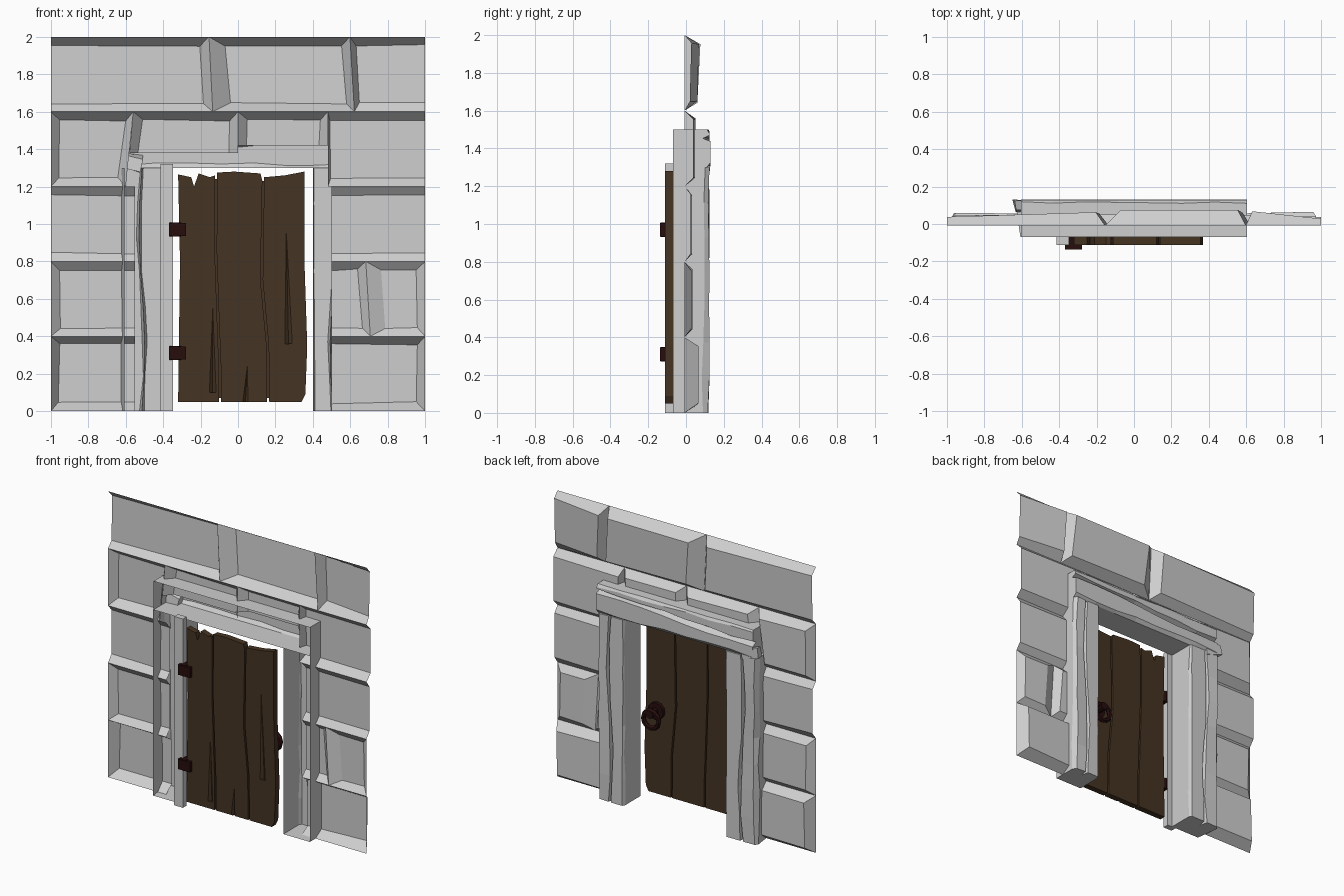
import bpy, bmesh, math, random
from mathutils import Vector, Matrix

random.seed(4)
cube = bpy.data.objects.get("Cube")
if cube:
    bpy.data.objects.remove(cube, do_unlink=True)


def material(name, r, g, b):
    m = bpy.data.materials.new(name)
    m.use_nodes = True
    m.diffuse_color = (r, g, b, 1)
    m.node_tree.nodes["Principled BSDF"].inputs["Base Color"].default_value = (r, g, b, 1)
    return m


STONE = material("pale stone", 0.62, 0.62, 0.62)
WOOD = material("dark brown wood", 0.06, 0.034, 0.016)
IRON = material("dark red iron", 0.02, 0.004, 0.004)


def finish(name, bm, mat):
    mesh = bpy.data.meshes.new(name)
    bm.to_mesh(mesh)
    bm.free()
    mesh.materials.append(mat)
    ob = bpy.data.objects.new(name, mesh)
    bpy.context.scene.collection.objects.link(ob)
    return ob


def jit(a):
    return random.uniform(-a, a)


# Wall: an open-fronted shell of bevelled stones, joints near y = 0
JOINT = -0.008
wall = bmesh.new()


def stone(x0, x1, z0, z1, depths, sides, lean0=0, lean1=0, left=.045, swell=0):
    """Depths are at the two ends; sides names the bevelled edges: l, r, b, t."""
    e = {s: (0.045 if s in sides else 0) for s in "rbt"}
    e["l"] = left if "l" in sides else 0
    outer = [(x0 - lean0, z0), (x1 - lean1, z0), (x1 + lean1, z1), (x0 + lean0, z1)]
    shift = [(e["l"], e["b"]), (-e["r"], e["b"]), (-e["r"], -e["t"]), (e["l"], -e["t"])]
    d0, d1 = depths
    lo = [wall.verts.new((x, JOINT, z)) for x, z in outer]
    hi = [wall.verts.new((x + dx + (jit(.006) if dx else 0), d + (swell if dz < 0 else 0),
                          z + dz + (jit(.006) if dz else 0)))
          for (x, z), (dx, dz), d in zip(outer, shift, (d0, d1, d1, d0))]
    wall.faces.new(hi[::-1])
    for i, s in enumerate("brtl"):
        if s in sides:
            j = (i + 1) % 4
            wall.faces.new((lo[j], lo[i], hi[i], hi[j]))


# top course
stone(-1, -.145, 1.6, 2, (.03, .055), "rbt", 0, -.01, swell=.008)
stone(-.145, .61, 1.6, 2, (.06, .06), "lrbt", -.01, -.012, .09, .016)
stone(.61, 1, 1.6, 2, (.06, .02), "lbt", -.012, 0, .03, .008)
# course beside and above the lintel
stone(-1, -.58, 1.2, 1.6, (.045, .05), "lrbt", 0, .02)
stone(-.57, 0, 1.38, 1.6, (.05, .05), "lrt", .01)
stone(0, .48, 1.42, 1.6, (.045, .045), "lrt")
stone(.48, 1, 1.2, 1.6, (.05, .038), "lbt", 0, 0, .015)
# courses beside the posts
stone(-1, -.55, .8, 1.2, (.03, .035), "bt")
stone(.5, 1, .8, 1.2, (.035, .025), "bt")
stone(-1, -.55, .4, .8, (.035, .035), "lbt")
stone(.5, .695, .4, .8, (.035, .035), "rbt", 0, -.012)
stone(.695, 1, .4, .8, (.03, .028), "lrbt", -.012, 0, .085)
stone(-1, -.55, 0, .4, (.06, .055), "lbt")
stone(.5, 1, 0, .4, (.055, .065), "rbt")
finish("stone_wall", wall, STONE)


def loft(name, rings, mat):
    """Skin open profiles and cap both ends."""
    bm = bmesh.new()
    rows = [[bm.verts.new(p) for p in ring] for ring in rings]
    for a, b in zip(rows, rows[1:]):
        for i in range(len(a) - 1):
            bm.faces.new((a[i], a[i + 1], b[i + 1], b[i]))
    bm.faces.new(rows[0])
    bm.faces.new(rows[-1][::-1])
    bmesh.ops.recalc_face_normals(bm, faces=bm.faces)
    return finish(name, bm, mat)


# Posts: hollow channels open to the front, with a narrow split down the back
def post(name, outer, inner, split, flare):
    w = inner - outer
    rings = []
    for k in range(8):
        z = 1.3 * k / 7
        gap = .015 + .05 * abs(math.sin(k * 1.1 + split * 5))
        mid = split + .07 * math.sin(k * .9)
        chip = .05 + abs(jit(.06))
        prof = [(0, -.07), (-flare, .09 + jit(.012)), (chip - flare, .12 + jit(.005)),
                (mid - gap, .12), (mid, .115 - gap), (mid + gap, .12),
                (.96 + jit(.02), .12), (1, .105 + jit(.01)), (1, -.07)]
        rings.append([(outer + w * u, y, z) for u, y in prof])
    loft(name, rings, STONE)


post("right_post", -.607, -.385, .42, .1)
post("left_post", .605, .4, .48, 0)

# Lintel: the same kind of channel laid across, split on a slant
rings = []
for k in range(8):
    x = -.605 + 1.21 * k / 7
    mid = 1.4 + .055 * k / 7 + jit(.006)
    gap = .01 + abs(jit(.012))
    prof = [(-.07, 1.5), (.11 + jit(.01), 1.5), (.125, 1.485 + jit(.006)), (.125, mid + gap),
            (.09, mid), (.13, mid - gap), (.13, 1.32 + jit(.008)), (.11, 1.3), (-.07, 1.3)]
    rings.append([(x, y, z) for y, z in prof])
loft("lintel", rings, STONE)

# Broken lump of stone at the lintel end
bm = bmesh.new()
bmesh.ops.create_cube(bm, size=1, matrix=Matrix.Translation((-.58, .1, 1.33))
                      @ Matrix.Rotation(.2, 4, "Y") @ Matrix.Diagonal((.11, .06, .08, 1)))
for v in bm.verts:
    v.co += Vector((jit(.015), jit(.008), jit(.015)))
finish("lintel_chip", bm, STONE)


def box(name, x0, x1, y0, y1, z0, z1, mat):
    bm = bmesh.new()
    bmesh.ops.create_cube(bm, size=1, matrix=Matrix.Translation(
        ((x0 + x1) / 2, (y0 + y1) / 2, (z0 + z1) / 2))
        @ Matrix.Diagonal((x1 - x0, y1 - y0, z1 - z0, 1)))
    return finish(name, bm, mat)


# Board that carries the hinges
box("hinge_board", -.415, -.348, -.112, -.07, 0, 1.32, STONE)


# Door planks: ragged outlines given depth, with long splits cut into the front
def plank(name, outline, x, z, width, height, tilt):
    bm = bmesh.new()
    face = bm.faces.new([bm.verts.new((px, -.112, pz)) for px, pz in outline])
    ext = bmesh.ops.extrude_face_region(bm, geom=[face])
    for v in ext["geom"]:
        if isinstance(v, bmesh.types.BMVert):
            v.co.y = -.07
    bmesh.ops.recalc_face_normals(bm, faces=bm.faces)
    ob = finish(name, bm, WOOD)
    bm = bmesh.new()
    bmesh.ops.create_cone(bm, segments=4, radius1=1, radius2=0, depth=1, cap_ends=True,
                          matrix=Matrix.Translation((x, -.112, z)) @ Matrix.Rotation(tilt, 4, "Y")
                          @ Matrix.Diagonal((width, .016, height, 1))
                          @ Matrix.Translation((0, 0, .5)))
    cutter = finish("crack_cutter", bm, WOOD)
    cutter.hide_render = True
    mod = ob.modifiers.new("crack", "BOOLEAN")
    mod.operation, mod.object = "DIFFERENCE", cutter
    bpy.context.view_layer.objects.active = ob
    bpy.ops.object.modifier_apply(modifier=mod.name)
    bpy.data.objects.remove(cutter, do_unlink=True)


plank("door_plank_hinge_side",
      [(-.32, .05), (-.102, .05), (-.102, .25), (-.11, .45), (-.124, .85), (-.122, 1.26),
       (-.15, 1.25), (-.21, 1.27), (-.235, 1.2), (-.25, 1.25), (-.32, 1.265), (-.31, .8)],
      -.135, .1, .018, .45, 0)
plank("door_plank_middle",
      [(-.092, .05), (.156, .05), (.153, .35), (.12, .7), (.13, 1.23), (.12, 1.27), (-.02, 1.28),
       (-.112, 1.275), (-.114, .85), (-.1, .45), (-.092, .25)],
      .04, .05, .014, .19, .05)
plank("door_plank_latch_side",
      [(.167, .05), (.34, .05), (.36, .09), (.37, .35), (.355, .8), (.355, 1.28), (.25, 1.26),
       (.14, 1.25), (.132, .7), (.164, .35)],
      .27, .36, .02, .6, -.02)

# Strips that close the seams between planks
box("hinge_side_seam_strip", -.14, -.08, -.096, -.086, .07, 1.24, WOOD)
box("latch_side_seam_strip", .1, .18, -.096, -.086, .07, 1.23, WOOD)


# Hinges: leaf and barrel
def cylinder(name, radius, depth, matrix, segments):
    bm = bmesh.new()
    bmesh.ops.create_cone(bm, segments=segments, radius1=radius, radius2=radius, depth=depth,
                          cap_ends=True, matrix=matrix)
    return finish(name, bm, IRON)


for label, z in (("upper", .97), ("lower", .31)):
    box(label + "_hinge_leaf", -.37, -.277, -.137, -.105, z - .035, z + .035, IRON)
    cylinder(label + "_hinge_barrel", .034, .076,
             Matrix.Translation((-.335, -.1, z)), 10)

# Round pull on the rear of the door
facing_back = Matrix.Rotation(math.pi / 2, 4, "X")
cylinder("pull_plate", .06, .025, Matrix.Translation((.27, -.058, .635)) @ facing_back, 12)
cylinder("pull_stem", .028, .08, Matrix.Translation((.27, -.02, .635)) @ facing_back, 8)
bpy.ops.mesh.primitive_torus_add(major_radius=.06, minor_radius=.017, major_segments=12,
                                 minor_segments=6, location=(.27, 0, .595),
                                 rotation=(math.pi / 2, 0, 0))
ring = bpy.context.object
ring.name = "pull_ring"
ring.data.materials.append(IRON)
